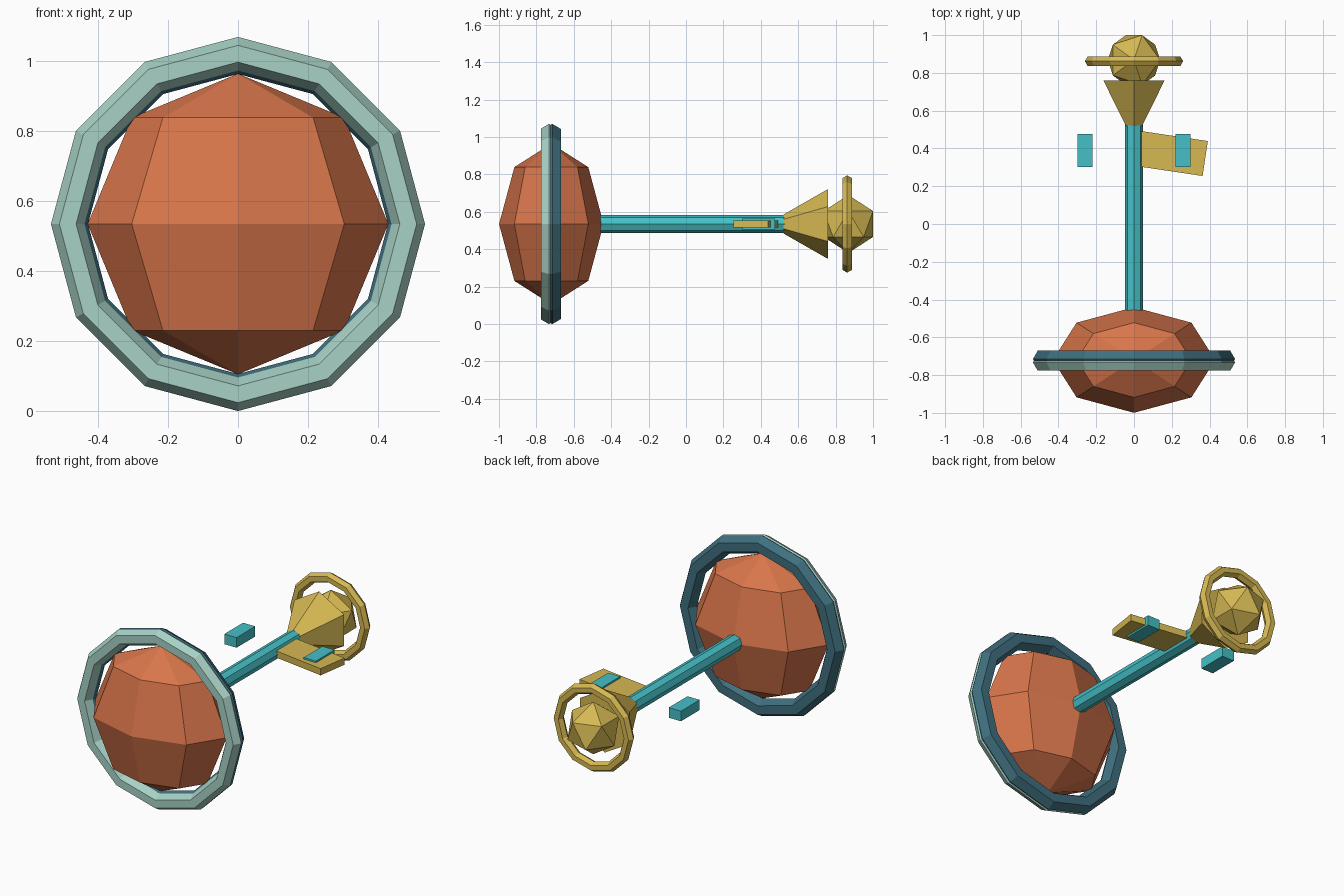
import bpy
from math import radians

if "Cube" in bpy.data.objects:
    bpy.data.objects.remove(bpy.data.objects["Cube"])

MID = 0.535                       # height of the long axis
ALONG_Y = (radians(90), 0, 0)     # turns z-built parts onto the long axis


def material(name, rgb):
    mat = bpy.data.materials.new(name)
    mat.use_nodes = True
    color = (*rgb, 1)
    mat.diffuse_color = color
    mat.node_tree.nodes["Principled BSDF"].inputs["Base Color"].default_value = color
    return mat


orange = material("orange", (0.69, 0.18, 0.07))
pale_green = material("pale_green", (0.39, 0.64, 0.56))
dark_teal = material("dark_teal", (0.05, 0.16, 0.21))
turquoise = material("turquoise", (0.06, 0.53, 0.57))
gold = material("gold", (0.67, 0.48, 0.085))


def finish(name, mat, scale=(1, 1, 1)):
    """Name and colour the part just added."""
    obj = bpy.context.object
    obj.name = name
    obj.scale = scale
    obj.data.materials.append(mat)
    return obj


def ring(name, mat, y, major, minor):
    bpy.ops.mesh.primitive_torus_add(
        major_segments=12, minor_segments=6, major_radius=major,
        minor_radius=minor, location=(0, y, MID), rotation=ALONG_Y)
    return finish(name, mat)


def box(name, mat, x, y, size, turn=0):
    bpy.ops.mesh.primitive_cube_add(
        size=1, location=(x, y, MID), rotation=(0, 0, radians(turn)))
    return finish(name, mat, size)


# Flattened faceted body
bpy.ops.mesh.primitive_uv_sphere_add(
    segments=8, ring_count=4, radius=0.43, location=(0, -0.72, MID))
finish("body", orange, (1, 0.65, 1))

# Paired rings around the body
ring("front_ring", pale_green, -0.733, 0.487, 0.048)
ring("rear_ring", dark_teal, -0.715, 0.482, 0.053)

# Eight-sided boom
front, back = -0.5, 0.54
bpy.ops.mesh.primitive_cylinder_add(
    vertices=8, radius=0.048, depth=back - front,
    location=(0, (front + back) / 2, MID), rotation=ALONG_Y)
finish("boom", turquoise)

# Flared tail cone
bpy.ops.mesh.primitive_cone_add(
    vertices=6, radius1=0.187, radius2=0.05, depth=0.24,
    location=(0, 0.64, MID), rotation=ALONG_Y)
finish("tail_cone", gold)

# Tail ball with its ring
bpy.ops.mesh.primitive_ico_sphere_add(
    subdivisions=1, radius=0.155, location=(0, 0.868, MID))
finish("tail_ball", gold)
ring("tail_ring", gold, 0.862, 0.23, 0.03)

# Side fin on the left only, slightly swept
box("side_fin", gold, 0.194, 0.374, (0.37, 0.187, 0.04), -8.5)

# Pods on both sides
for side, x in (("left", 0.26), ("right", -0.26)):
    box(side + "_pod", turquoise, x, 0.388, (0.08, 0.175, 0.06))
